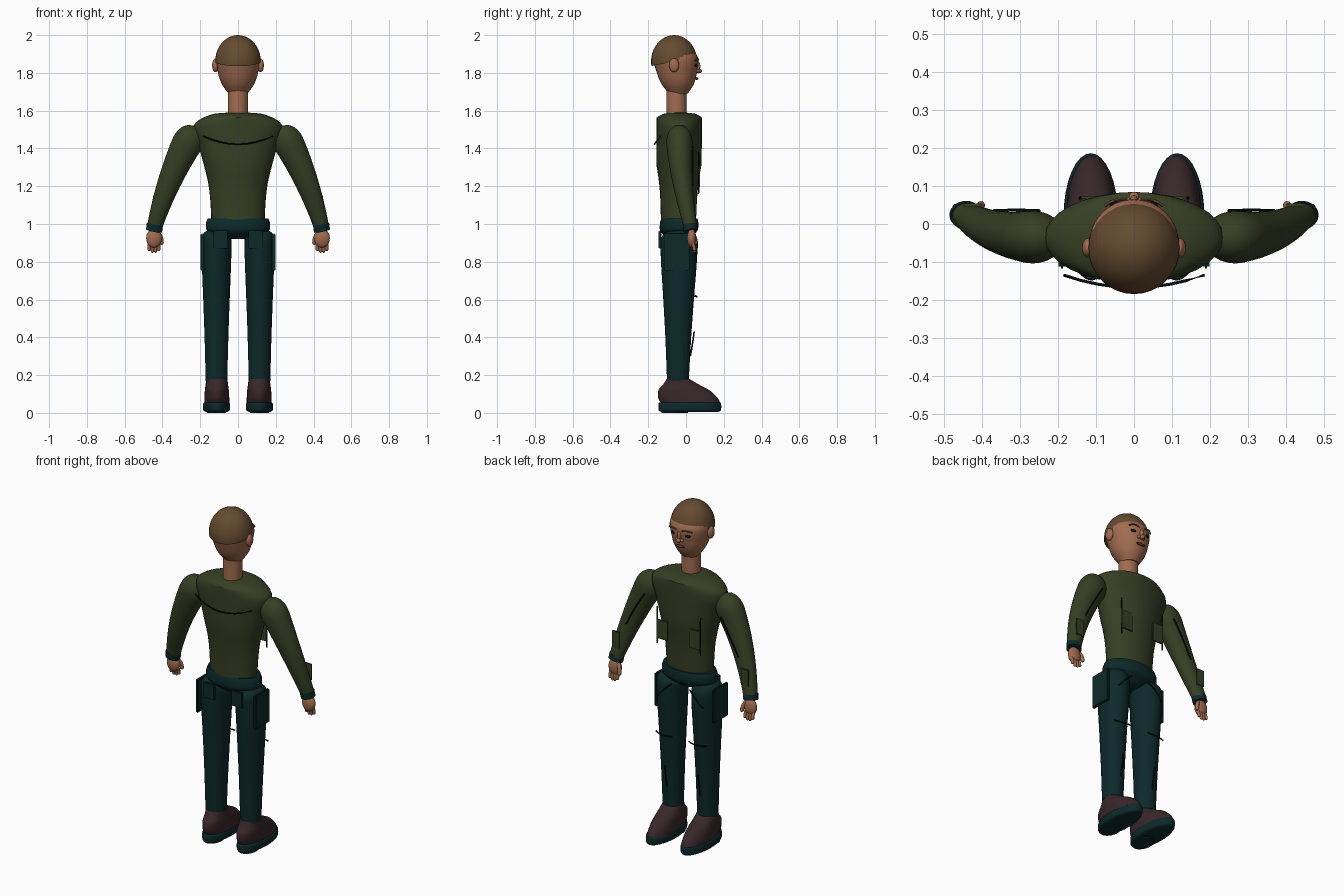
import bpy, bmesh, math
from mathutils import Vector

if "Cube" in bpy.data.objects:
    bpy.data.objects.remove(bpy.data.objects["Cube"])


def material(name, red, green, blue):
    colour = (red, green, blue, 1)
    mat = bpy.data.materials.new(name)
    mat.use_nodes = True
    mat.diffuse_color = colour
    mat.node_tree.nodes["Principled BSDF"].inputs["Base Color"].default_value = colour
    return mat


shirt = material("olive_cloth", .037, .05, .018)
teal = material("dark_teal_cloth", .004, .022, .023)
skin = material("skin", .36, .15, .08)
hair = material("brown_hair", .13, .07, .03)
leather = material("dark_leather", .04, .02, .023)
black = material("black_thread", .003, .004, .004)
lips = material("lips", .1, .03, .025)


def finish(name, bm, mat, place=(0, 0, 0)):
    """Turn a bmesh into a smooth-shaded object."""
    bmesh.ops.translate(bm, vec=place, verts=bm.verts)
    bmesh.ops.recalc_face_normals(bm, faces=bm.faces)
    mesh = bpy.data.meshes.new(name)
    bm.to_mesh(mesh)
    bm.free()
    mesh.materials.append(mat)
    part = bpy.data.objects.new(name, mesh)
    bpy.context.collection.objects.link(part)
    bpy.ops.object.select_all(action="DESELECT")
    part.select_set(True)
    bpy.context.view_layer.objects.active = part
    bpy.ops.object.shade_smooth_by_angle(angle=math.radians(45))


def loft(name, rings, mat, sides=32):
    """Skin over rings, each a centre, two axis vectors spanning an ellipse."""
    bm = bmesh.new()
    loops = []
    for centre, across, along in rings:
        turns = [math.tau * k / sides for k in range(sides)]
        loops.append([bm.verts.new(centre + across * math.cos(a) + along * math.sin(a))
                      for a in turns])
    for low, high in zip(loops, loops[1:]):
        for k in range(sides):
            bm.faces.new((low[k - 1], low[k], high[k], high[k - 1]))
    bm.faces.new(loops[0])
    bm.faces.new(loops[-1])
    finish(name, bm, mat)


def spline(a, b, c, d, t):
    """Smooth step from b to c, guided by the neighbours a and d."""
    hermite = (b - c) * 2 + (c - a + d - b) / 2
    bend = (c - b) * 3 - (c - a) - (d - b) / 2
    return b + (c - a) / 2 * t + bend * t ** 2 + hermite * t ** 3


def upright(name, x, back_to_front, profile, mat, wide=lambda r: r, deep=lambda r: r):
    """Standing form from (height, radius) pairs; its centre drifts from one y to another."""
    start, end = back_to_front
    points = [Vector(p) for p in profile]
    points = [points[0]] + points + [points[-1]]
    fine = [spline(*points[i:i + 4], s / 6) for i in range(len(points) - 3) for s in range(6)]
    fine.append(points[-1])
    bottom, top = fine[0][0], fine[-1][0]
    rings = []
    for z, r in fine:
        y = start + (end - start) * (z - bottom) / (top - bottom)
        rings.append((Vector((x, y, z)), Vector((wide(r), 0, 0)), Vector((0, deep(r), 0))))
    loft(name, rings, mat)


def limb(name, start, bend, end, radius, mat, flat=1, steps=20, sides=24):
    """Tube along a quadratic curve, with its radius given by a rule."""
    start, bend, end = Vector(start), Vector(bend), Vector(end)
    rings = []
    for i in range(steps + 1):
        t = i / steps
        centre = start.lerp(bend, t).lerp(bend.lerp(end, t), t)
        direction = (bend - start).lerp(end - bend, t).normalized()
        side = direction.orthogonal() if abs(direction.x) > .9 else Vector((1, 0, 0))
        across = (side - direction * side.dot(direction)).normalized()
        rings.append((centre, across * radius(t), direction.cross(across) * radius(t) * flat))
    loft(name, rings, mat, sides)


def seam(name, start, bend, end, mat=black):
    limb(name, start, bend, end, lambda t: .004, mat, steps=8, sides=8)


def ball(name, place, size, mat, cut=None):
    """Ellipsoid, optionally trimmed below a sloping plane through its middle."""
    bm = bmesh.new()
    bmesh.ops.create_uvsphere(bm, u_segments=32, v_segments=20, radius=1)
    bmesh.ops.scale(bm, vec=size, verts=bm.verts)
    if cut:
        bmesh.ops.bisect_plane(bm, geom=bm.verts[:] + bm.edges[:] + bm.faces[:],
                               plane_no=cut, clear_inner=True)
        bmesh.ops.holes_fill(bm, edges=[e for e in bm.edges if e.is_boundary])
    finish(name, bm, mat, place)


def box(name, place, size, mat):
    bm = bmesh.new()
    bmesh.ops.create_cube(bm, size=1)
    bmesh.ops.scale(bm, vec=size, verts=bm.verts)
    bmesh.ops.bevel(bm, geom=bm.edges[:], offset=min(size) / 3, segments=2, affect="EDGES")
    finish(name, bm, mat, place)


def rounded(t, span):
    """Dome factor that closes the beginning of a limb."""
    return max(.1, math.sqrt(1 - max(0, 1 - t / span) ** 2))


# Torso and waist
middle = (-.04, -.035)
upright("sweater", 0, middle, [(1, .14), (1.2, .155), (1.4, .205), (1.49, .235), (1.54, .22),
                               (1.58, .14), (1.59, .05)], shirt, deep=lambda r: min(.12, r * .66))
upright("trouser_waist", 0, middle, [(.92, .08), (.96, .16), (1, .17), (1.03, .16)],
        teal, deep=lambda r: r * .6)
seam("back_yoke_seam", (-.185, -.135, 1.465), (0, -.2, 1.38), (.185, -.135, 1.465))

# Neck, head and hair
upright("neck", 0, (-.05, -.05), [(1.57, .053), (1.72, .053)], skin)
upright("head", 0, (-.04, -.06), [(1.69, .05), (1.74, .085), (1.8, .106), (1.88, .118),
                                  (1.95, .08)], skin)
ball("hair_cap", (0, -.063, 1.86), (.121, .122, .14), hair, cut=(0, -.2, 1))

# Face, turned towards +y
ball("nose_bridge", (0, .06, 1.835), (.011, .016, .03), skin)
ball("nose_tip", (0, .068, 1.81), (.014, .017, .012), skin)
ball("mouth", (0, .057, 1.77), (.03, .008, .007), lips)

for side, s in (("left", 1), ("right", -1)):
    def at(x, y, z):
        return (s * x, y, z)

    ball(side + "_nostril", at(.015, .06, 1.81), (.01, .011, .009), skin)
    ball(side + "_eye", at(.043, .05, 1.84), (.02, .01, .009), black)
    seam(side + "_eyebrow", at(.018, .064, 1.868), at(.05, .07, 1.88), at(.076, .048, 1.866), hair)
    ball(side + "_ear", at(.12, -.063, 1.84), (.017, .026, .036), skin)

    # Sleeve, cuff and hand
    limb(side + "_sleeve", at(.22, -.035, 1.515), at(.365, -.04, 1.27), at(.443, .025, .98),
         lambda t: (.09 - .05 * t) * rounded(t, .2), shirt, flat=.86, steps=40, sides=32)
    limb(side + "_cuff", at(.44, .02, 1), at(.442, .022, .98), at(.445, .025, .965),
         lambda t: .043, teal, flat=.86, steps=4)
    ball(side + "_palm", at(.445, .03, .925), (.041, .024, .05), skin)
    for i in range(4):
        x = .42 + i / 60
        tip = .845 + .005 * (i - 1.5) ** 2
        limb(f"{side}_finger_{i + 1}", at(x, .045, tip), at(x, .045, .88), at(x, .03, .91),
             lambda t: .009 * rounded(t, .2), skin, sides=12)
    limb(side + "_thumb", at(.405, .05, .89), at(.4, .05, .92), at(.42, .035, .95),
         lambda t: .011 * rounded(t, .2), skin, sides=12)
    seam(side + "_sleeve_seam", at(.25, .035, 1.41), at(.31, .038, 1.32), at(.37, .035, 1.2))
    box(side + "_forearm_patch", at(.425, .05, 1.1), (.05, .008, .1), shirt)

    # Chest pocket and its seam
    box(side + "_chest_pocket", at(.108, .07, 1.25), (.075, .009, .115), shirt)
    seam(side + "_chest_seam", at(.142, .066, 1.16), at(.142, .072, 1.27), at(.142, .066, 1.38))

    # Trouser leg with pockets and seams
    upright(side + "_trouser_leg", s * .114, (-.043, -.036),
            [(.17, .057), (.4, .063), (.6, .07), (.85, .079), (.94, .074), (.97, .04)],
            teal, deep=lambda r: r * 1.8 - .045)
    box(side + "_back_pocket", at(.092, -.138, .917), (.075, .014, .095), teal)
    box(side + "_cargo_pocket", at(.19, -.05, .85), (.018, .135, .2), teal)
    seam(side + "_knee_seam", at(.055, .05, .62), at(.11, .07, .61), at(.17, .04, .62))
    seam(side + "_front_pocket_seam", at(.06, .05, .93), at(.1, .07, .9), at(.15, .05, .84))
    seam(side + "_shin_seam", at(.11, .043, .43), at(.11, .036, .37), at(.11, .023, .3))

    # Shoe with its sole and heel
    upright(side + "_sole", s * .114, (.02, .02), [(.005, .15), (.015, .165), (.05, .165),
                                                   (.056, .15)], teal, wide=lambda r: r - .095)
    upright(side + "_shoe", s * .112, (.025, -.042), [(.05, .157), (.08, .157), (.12, .135),
                                                      (.15, .095), (.18, .06)],
            leather, wide=lambda r: .05 + r / 10)
    upright(side + "_heel", s * .114, (-.06, -.06), [(0, .07), (.01, .07)],
            teal, wide=lambda r: r - .02)
